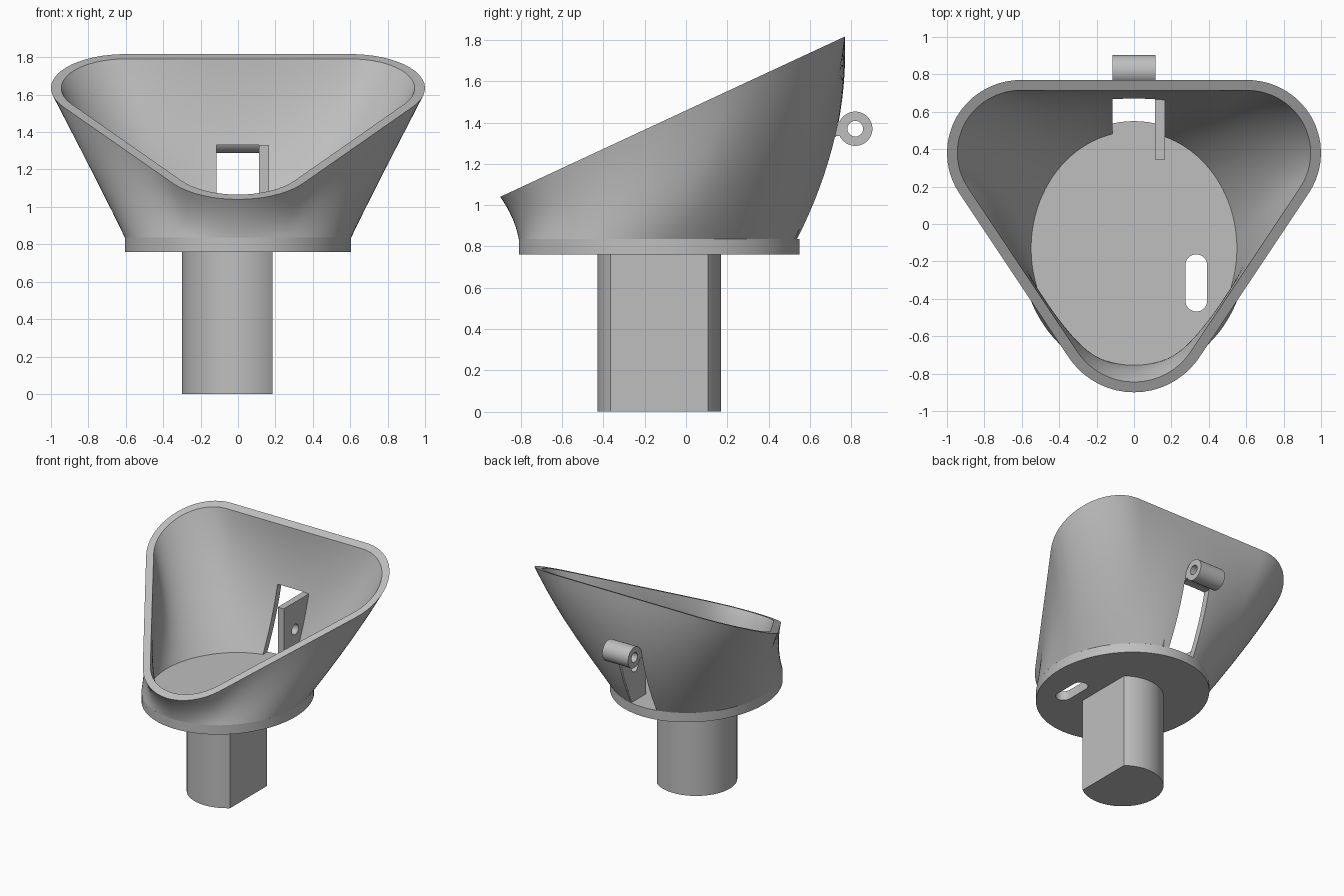
import bpy, bmesh, math
from math import sin, cos, pi, radians
from mathutils import Vector

if "Cube" in bpy.data.objects:
    bpy.data.objects.remove(bpy.data.objects["Cube"], do_unlink=True)

grey = bpy.data.materials.new("plain grey")
grey.use_nodes = True
grey.diffuse_color = (0.52, 0.52, 0.52, 1)
grey.node_tree.nodes["Principled BSDF"].inputs["Base Color"].default_value = grey.diffuse_color

CY = -0.13              # centre of base and stem in y
FLOOR, UNDER = 0.835, 0.76
WALL = 0.055
N = 120                 # segments round the bowl


def finish(name, bm):
    bmesh.ops.recalc_face_normals(bm, faces=bm.faces)
    mesh = bpy.data.meshes.new(name)
    bm.to_mesh(mesh)
    bm.free()
    mesh.materials.append(grey)
    obj = bpy.data.objects.new(name, mesh)
    bpy.context.collection.objects.link(obj)
    return obj


def prism(name, pts, axis, lo, hi):
    """Extrude an outline: (x, y) points along z, or (y, z) points along x."""
    bm = bmesh.new()
    place = (lambda p, d: (p[0], p[1], d)) if axis == "z" else (lambda p, d: (d, p[0], p[1]))
    a = [bm.verts.new(place(p, lo)) for p in pts]
    b = [bm.verts.new(place(p, hi)) for p in pts]
    bm.faces.new(a[::-1])
    bm.faces.new(b)
    for i in range(len(pts)):
        j = (i + 1) % len(pts)
        bm.faces.new((a[i], a[j], b[j], b[i]))
    return finish(name, bm)


def arc(cx, cy, rx, ry, start, end, n):
    angles = [radians(start + (end - start) * i / n) for i in range(n + 1)]
    return [(cx + rx * cos(t), cy + ry * sin(t)) for t in angles]


def circle(cx, cy, rx, ry, n):
    return arc(cx, cy, rx, ry, 0, 360, n)[:-1]


def select_only(obj):
    bpy.ops.object.select_all(action="DESELECT")
    obj.select_set(True)
    bpy.context.view_layer.objects.active = obj


def cut(obj, cutter):
    cutter.hide_render = True
    mod = obj.modifiers.new("cut", "BOOLEAN")
    mod.operation = "DIFFERENCE"
    mod.solver = "EXACT"
    mod.object = cutter
    select_only(obj)
    bpy.ops.object.modifier_apply(modifier=mod.name)
    bpy.data.objects.remove(cutter, do_unlink=True)


def smooth(obj):
    select_only(obj)
    bpy.ops.object.shade_smooth_by_angle(angle=radians(30))


def rim_outline(inset):
    """Rounded triangle, evenly resampled clockwise from the middle of the back."""
    half = [(0, 0.77 - inset)]
    half += arc(0.605, 0.38, 0.395 - inset, 0.39 - inset, 90, -33, 60)
    half += arc(0, -0.48, 0.42 - inset, 0.42 - inset, -33, -90, 30)
    half = [Vector(p) for p in half]
    lengths = [0]
    for p, q in zip(half, half[1:]):
        lengths.append(lengths[-1] + (q - p).length)
    out, k = [], 0
    for i in range(N // 2 + 1):
        d = lengths[-1] * i / (N // 2)
        while k < len(half) - 2 and lengths[k + 1] < d:
            k += 1
        t = (d - lengths[k]) / (lengths[k + 1] - lengths[k])
        out.append(half[k].lerp(half[k + 1], min(t, 1)))
    return out + [Vector((-p.x, p.y)) for p in out[-2:0:-1]]


def bowl_rings(bm, inset, steps=16):
    """Loft from the base ellipse to the tilted rim, bowed toward the back."""
    rim = rim_outline(inset)
    rings = []
    for s in range(steps + 1):
        t = s / steps
        ring = []
        for i, p in enumerate(rim):
            a = 2 * pi * i / N
            foot = Vector(((0.605 - inset) * sin(a), CY + (0.68 - inset) * cos(a)))
            height = 1.04 + 0.465 * (p.y + 0.9) - FLOOR
            q = foot.lerp(p, t)
            bow = 4 * t * (1 - t) * 0.065 * height
            ring.append(bm.verts.new((q.x, q.y + bow, FLOOR + height * t)))
        rings.append(ring)
    return rings


# Bowl: outer wall, rim, inner wall and foot as one closed shell
bm = bmesh.new()
rings = bowl_rings(bm, 0) + bowl_rings(bm, WALL)[::-1]
for r, ring in enumerate(rings):
    above = rings[(r + 1) % len(rings)]
    for i in range(N):
        j = (i + 1) % N
        bm.faces.new((ring[i], ring[j], above[j], above[i]))
bowl = finish("bowl_wall", bm)
window = [(-0.115, 0.3), (0.115, 0.3), (0.115, 1), (-0.115, 1)]
cut(bowl, prism("window_cutter", window, "z", 0.8, 1.33))
smooth(bowl)

# Base disc with a rounded slot
base = prism("base_disc", circle(0, CY, 0.605, 0.68, 96), "z", UNDER, FLOOR)
slot = arc(0.333, -0.22, 0.058, 0.058, 0, 180, 16) + arc(0.333, -0.41, 0.058, 0.058, 180, 360, 16)
cut(base, prism("slot_cutter", slot, "z", 0.6, 1))
smooth(base)

# Stem with one flat side
flat = math.degrees(math.acos(0.185 / 0.3))
smooth(prism("stem", arc(0, CY, 0.3, 0.3, flat, 360 - flat, 64), "z", 0, UNDER))

# Pierced plate beside the window
plate = prism("window_plate", [(0.345, FLOOR), (0.53, FLOOR), (0.63, 1.08), (0.70, 1.33), (0.345, 1.33)],
              "x", 0.113, 0.167)
cut(plate, prism("plate_hole_cutter", circle(0.49, 1.11, 0.042, 0.042, 32), "x", 0, 0.3))
smooth(plate)

# Hinge tube on the back and the web joining it to the wall
tube = prism("hinge_tube", circle(0.82, 1.37, 0.083, 0.083, 48), "x", -0.115, 0.115)
cut(tube, prism("tube_hole_cutter", circle(0.82, 1.37, 0.038, 0.038, 32), "x", -0.3, 0.3))
smooth(tube)
prism("hinge_web", [(0.71, 1.335), (0.755, 1.335), (0.755, 1.405), (0.71, 1.405)], "x", -0.115, 0.115)
